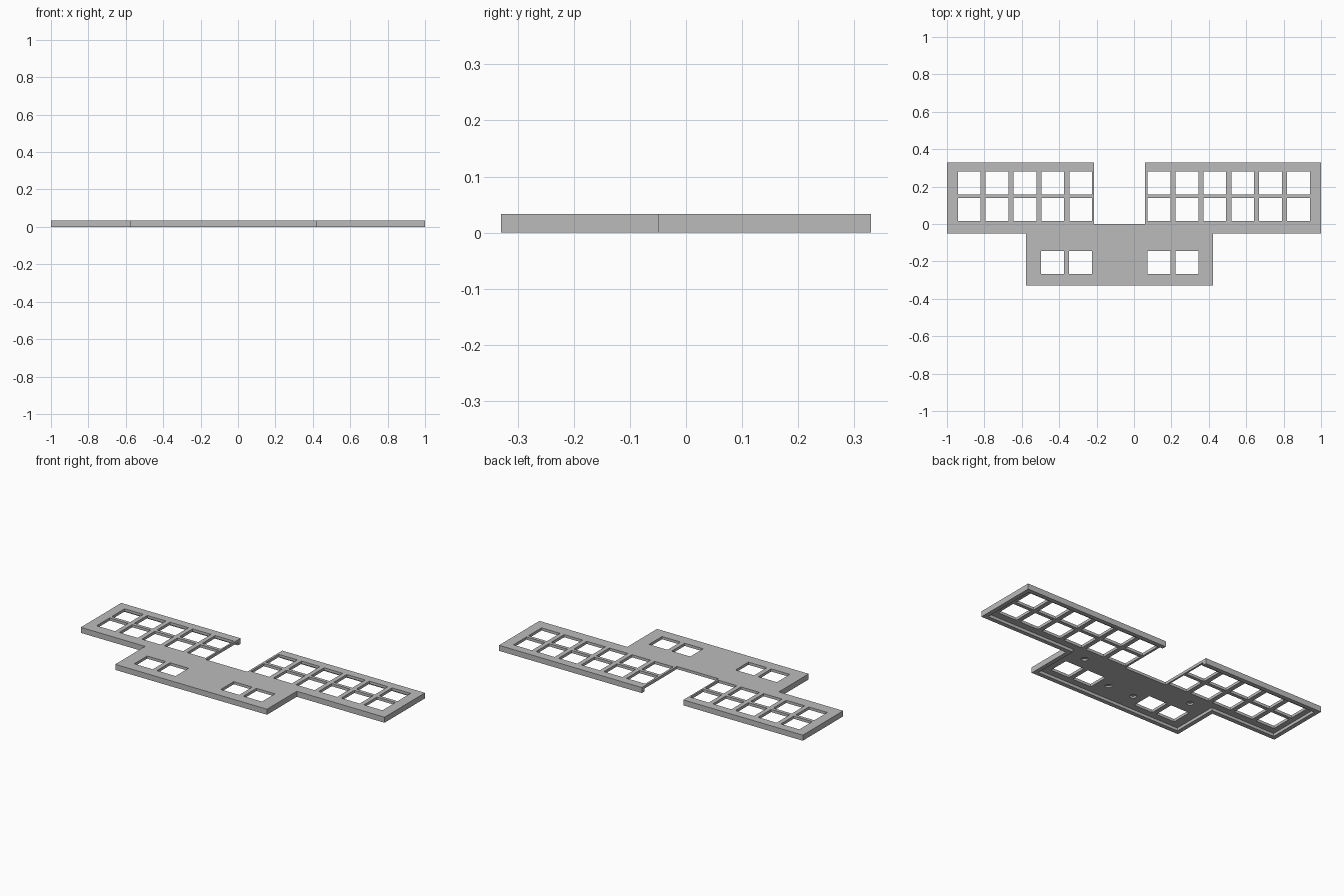
import bpy
import bmesh
from mathutils import Matrix

HEIGHT = 0.033      # full height of the rim
DECK = 0.016        # thickness of the top sheet
RIM = 0.025         # width of the rim wall
KEY = 0.122         # side of a switch opening

if "Cube" in bpy.data.objects:
    bpy.data.objects.remove(bpy.data.objects["Cube"], do_unlink=True)

grey = bpy.data.materials.new("plain grey")
grey.use_nodes = True
grey.diffuse_color = (0.5, 0.5, 0.5, 1)
grey.node_tree.nodes["Principled BSDF"].inputs["Base Color"].default_value = (0.5, 0.5, 0.5, 1)


def to_object(name, bm):
    bmesh.ops.recalc_face_normals(bm, faces=bm.faces)
    mesh = bpy.data.meshes.new(name)
    bm.to_mesh(mesh)
    bm.free()
    mesh.materials.append(grey)
    obj = bpy.data.objects.new(name, mesh)
    bpy.context.collection.objects.link(obj)
    return obj


def outline_prism(name, inset, gap, z0, z1):
    """Stepped outline; inset shrinks the outer walls, gap widens the notch."""
    i = inset
    left, right, front, back = -1 + i, 1 - i, -0.33 + i, 0.33 - i
    step = -0.05 + i
    points = [
        (-0.577 + i, front), (0.422 - i, front), (0.422 - i, step), (right, step),
        (right, back), (0.06 - gap, back), (0.06 - gap, gap and 0.01), (-0.214 + gap, gap and 0.01),
        (-0.214 + gap, back), (left, back), (left, step), (-0.577 + i, step),
    ]
    bm = bmesh.new()
    face = bm.faces.new([bm.verts.new((x, y, z0)) for x, y in points])
    side = bmesh.ops.extrude_face_region(bm, geom=[face])
    verts = [v for v in side["geom"] if isinstance(v, bmesh.types.BMVert)]
    bmesh.ops.translate(bm, verts=verts, vec=(0, 0, z1 - z0))
    return to_object(name, bm)


def cut(target, cutter):
    cutter.hide_render = True
    mod = target.modifiers.new("cut", 'BOOLEAN')
    mod.operation = 'DIFFERENCE'
    mod.solver = 'EXACT'
    mod.object = cutter
    bpy.context.view_layer.objects.active = target
    bpy.ops.object.modifier_apply(modifier=mod.name)
    bpy.data.objects.remove(cutter, do_unlink=True)


# Stepped plate, hollow below and open towards the notch
plate = outline_prism("keyboard_plate", 0, 0, 0, HEIGHT)
cut(plate, outline_prism("cavity_cutter", RIM, 0.01, -0.02, HEIGHT - DECK))

# Square switch openings: two rows on each wing, two pairs in front
wing_columns = [-0.881 + 0.149 * n for n in range(5)] + [0.134 + 0.149 * n for n in range(6)]
centres = [(x, y) for x in wing_columns for y in (0.219, 0.077)]
centres += [(x, -0.205) for x in (-0.436, -0.286, 0.134, 0.283)]
bm = bmesh.new()
for x, y in centres:
    bmesh.ops.create_cube(bm, size=1, matrix=Matrix.Translation((x, y, 0)) @ Matrix.Diagonal((KEY, KEY, 0.2, 1)))
cut(plate, to_object("switch_cutter", bm))

# Blind screw holes in the underside
bm = bmesh.new()
for x, y in ((0.36, -0.065), (0.084, -0.2)):
    for side in (-1, 1):
        bmesh.ops.create_cone(bm, cap_ends=True, segments=24, radius1=0.018, radius2=0.018, depth=0.02,
                              matrix=Matrix.Translation((-0.077 + side * x, y, HEIGHT - DECK)))
cut(plate, to_object("screw_cutter", bm))
